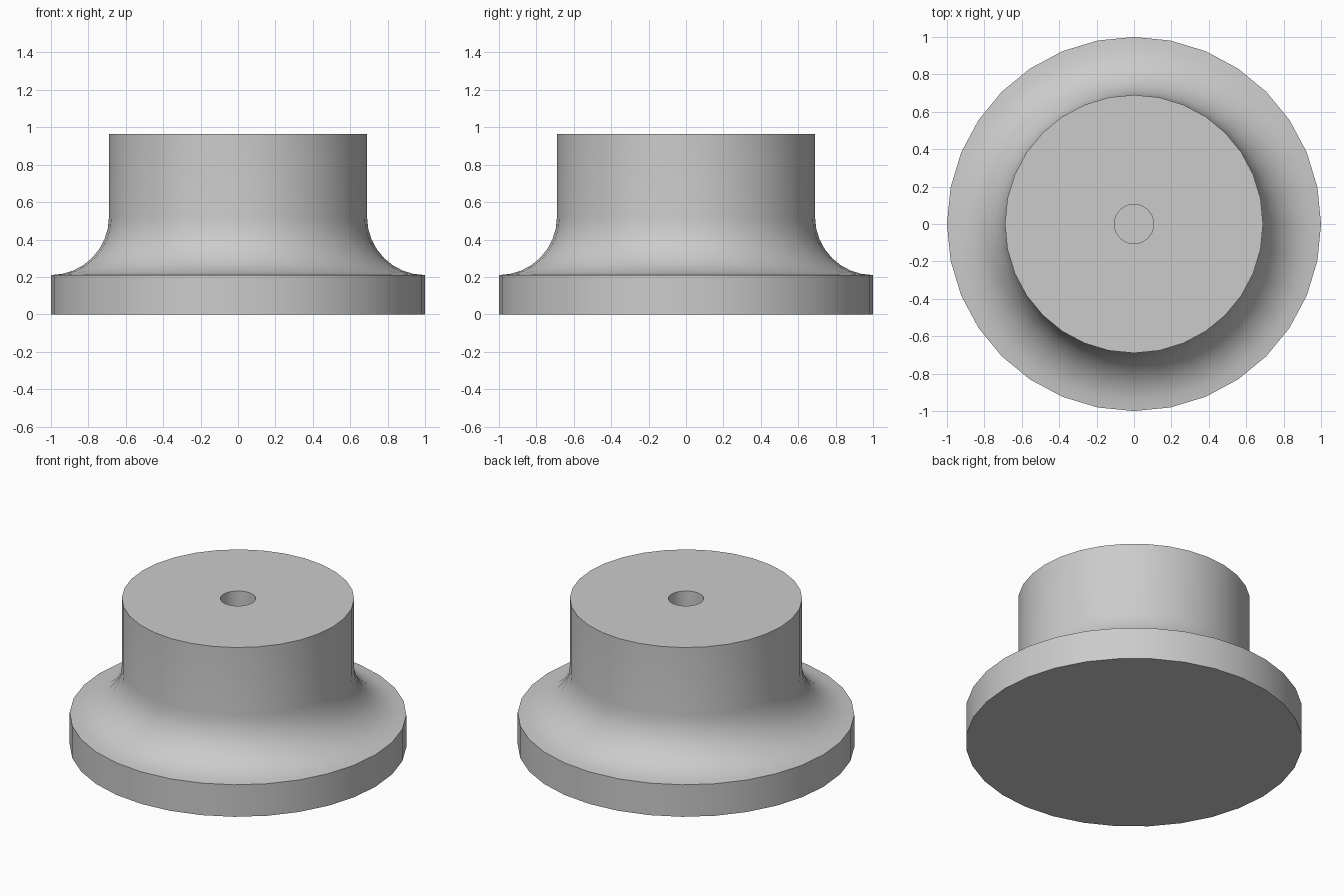
import bpy, bmesh, math

if "Cube" in bpy.data.objects:
    bpy.data.objects.remove(bpy.data.objects["Cube"], do_unlink=True)

SIDES = 32
FILLET_STEPS = 8
RIM_R, RIM_Z = 1.0, 0.21
NECK_R, TOP_Z = 0.69, 0.965
HOLE_R, HOLE_Z = 0.105, 0.45

grey = bpy.data.materials.new("plain grey")
grey.use_nodes = True
colour = (0.6, 0.6, 0.6, 1)
grey.diffuse_color = colour
grey.node_tree.nodes["Principled BSDF"].inputs["Base Color"].default_value = colour

# Profile: flat rim, concave fillet, straight neck, blind centre hole
fillet_r = RIM_R - NECK_R
profile = [(RIM_R, 0)]
for i in range(FILLET_STEPS + 1):
    a = math.pi / 2 * i / FILLET_STEPS
    profile.append((RIM_R - fillet_r * math.sin(a),
                    RIM_Z + fillet_r * (1 - math.cos(a))))
profile += [(NECK_R, TOP_Z), (HOLE_R, TOP_Z), (HOLE_R, HOLE_Z)]

# Revolve the profile, then cap the underside and the hole floor
bm = bmesh.new()
rings = []
for r, z in profile:
    rings.append([bm.verts.new((r * math.cos(2 * math.pi * k / SIDES),
                                r * math.sin(2 * math.pi * k / SIDES), z))
                  for k in range(SIDES)])
for low, high in zip(rings, rings[1:]):
    for k in range(SIDES):
        n = (k + 1) % SIDES
        bm.faces.new((low[k], low[n], high[n], high[k]))
bm.faces.new(rings[0][::-1])
bm.faces.new(rings[-1])
bmesh.ops.recalc_face_normals(bm, faces=bm.faces)

mesh = bpy.data.meshes.new("flanged_hub")
bm.to_mesh(mesh)
bm.free()
mesh.materials.append(grey)
hub = bpy.data.objects.new("flanged_hub", mesh)
bpy.context.collection.objects.link(hub)

bpy.ops.object.select_all(action="DESELECT")
hub.select_set(True)
bpy.context.view_layer.objects.active = hub
bpy.ops.object.shade_smooth_by_angle(angle=math.radians(30))
